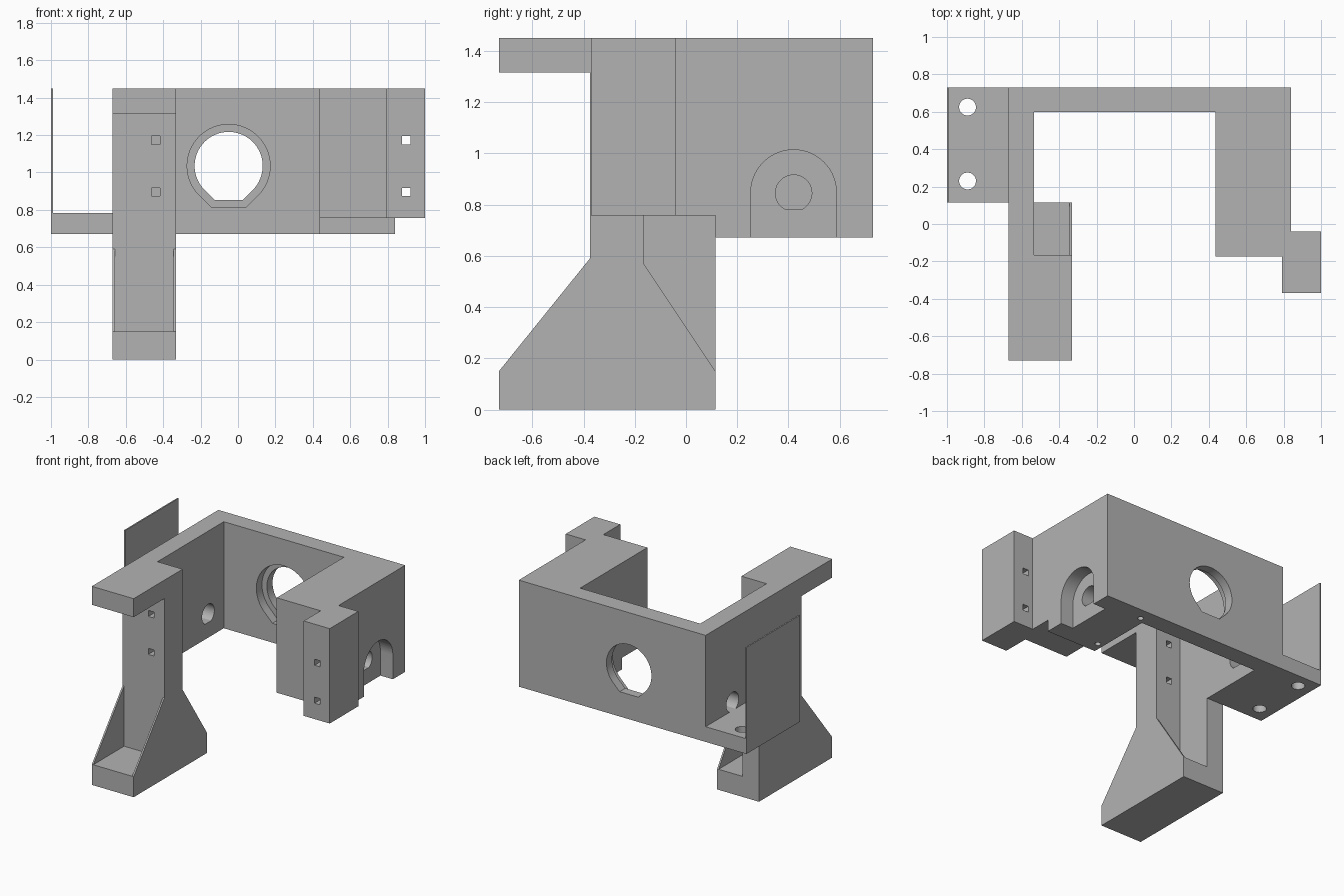
import bpy, bmesh
from math import sin, cos, pi, asin, radians

cube = bpy.data.objects.get("Cube")
if cube:
    bpy.data.objects.remove(cube, do_unlink=True)

grey = bpy.data.materials.new("plain grey")
grey.use_nodes = True
GREY = (0.45, 0.45, 0.45, 1)
grey.diffuse_color = GREY
grey.node_tree.nodes["Principled BSDF"].inputs["Base Color"].default_value = GREY

TOP, BASE = 1.45, 0.672   # upper and lower level of the frame


def prism(name, outline, axis, lo, hi):
    """Extrude a 2D outline along an axis between two positions."""
    place = {"x": lambda a, b: (lo, a, b),
             "y": lambda a, b: (a, lo, b),
             "z": lambda a, b: (a, b, lo)}[axis]
    bm = bmesh.new()
    face = bm.faces.new([bm.verts.new(place(a, b)) for a, b in outline])
    out = bmesh.ops.extrude_face_region(bm, geom=[face])
    step = [hi - lo if axis == k else 0 for k in "xyz"]
    bmesh.ops.translate(bm, vec=step,
                        verts=[g for g in out["geom"] if isinstance(g, bmesh.types.BMVert)])
    bmesh.ops.recalc_face_normals(bm, faces=bm.faces)
    mesh = bpy.data.meshes.new(name)
    bm.to_mesh(mesh)
    bm.free()
    mesh.materials.append(grey)
    obj = bpy.data.objects.new(name, mesh)
    bpy.context.collection.objects.link(obj)
    return obj


def rect(a0, a1, b0, b1):
    return [(a0, b0), (a1, b0), (a1, b1), (a0, b1)]


def arc(a, b, r, start, end, n=48):
    return [(a + r * cos(start + (end - start) * i / n),
             b + r * sin(start + (end - start) * i / n)) for i in range(n + 1)]


def circle(a, b, r):
    return arc(a, b, r, 0, 2 * pi)[:-1]


def flat_teardrop(a, b, r):
    """Circle whose 45 degree tangents run down to a flat base."""
    half = r * (2 ** 0.5 - 1)
    return arc(a, b, r, -pi / 4, 5 * pi / 4) + [(a - half, b - r), (a + half, b - r)]


def flat_circle(a, b, r, drop):
    """Circle cut by a chord below its centre."""
    t = asin(drop / r)
    return arc(a, b, r, -t, pi + t)


def cut(obj, *outline_axis_range):
    tool = prism("cutter", *outline_axis_range)
    tool.hide_render = True
    mod = obj.modifiers.new("cut", "BOOLEAN")
    mod.operation, mod.solver, mod.object = "DIFFERENCE", "EXACT", tool
    bpy.context.view_layer.objects.active = obj
    bpy.ops.object.modifier_apply(modifier=mod.name)
    bpy.data.objects.remove(tool, do_unlink=True)


def finish(obj):
    bpy.ops.object.select_all(action="DESELECT")
    obj.select_set(True)
    bpy.context.view_layer.objects.active = obj
    bpy.ops.object.shade_smooth_by_angle(angle=radians(30))


# Frame: back wall, side wall, thick block and its front pillar
frame = prism("frame", [
    (-0.67, 0.73), (-0.67, 0.115), (-0.535, 0.115), (-0.535, 0.6), (0.435, 0.6),
    (0.435, -0.175), (0.79, -0.175), (0.79, -0.37), (1, -0.37), (1, -0.04),
    (0.84, -0.04), (0.84, 0.73)], "z", BASE, TOP)
cut(frame, rect(0.3, 1.2, -0.6, 0.115), "z", 0.5, 0.757)     # raised front underside

# Round opening in the back wall, with a wider recess inside
cut(frame, flat_teardrop(-0.05, 1.035, 0.182), "y", 0.5, 0.9)
cut(frame, flat_teardrop(-0.05, 1.035, 0.222), "y", 0.5, 0.665)

# Shaft hole through both sides and the arched slot in the outer face
cut(frame, flat_circle(0.42, 0.845, 0.071, 0.062), "x", -0.8, 1.1)
arch = arc(0.42, 0.847, 0.167, 0, pi) + [(0.253, 0.5), (0.587, 0.5)]
cut(frame, arch, "x", 0.74, 1.1)

# Screw holes in the underside of the block
for y in (0.2, 0.64):
    cut(frame, circle(0.48, y, 0.02), "z", 0.5, 0.85)

# Leg: foot, post and top arm in one side profile
leg = prism("leg", [
    (-0.73, 0), (0.115, 0), (0.115, TOP), (-0.73, TOP), (-0.73, 1.315),
    (-0.375, 1.315), (-0.375, 0.59), (-0.73, 0.15)], "x", -0.67, -0.332)
cut(leg, rect(-0.658, -0.344, -0.9, -0.375), "z", 0.15, 0.6)       # front pocket
cut(leg, rect(-0.535, -0.344, -0.165, 0.3), "z", 0.15, 1.6)        # rear pocket
cut(leg, [(-0.165, 0.57), (0.115, 0.15), (0.3, 0.15), (0.3, 1.6), (-0.165, 1.6)],
    "x", -0.535, -0.2)                                             # rear gusset slope

# Square mounting holes in post and pillar
for obj, x in ((leg, -0.44), (frame, 0.9)):
    for z in (0.895, 1.172):
        cut(obj, rect(x - 0.022, x + 0.022, z - 0.022, z + 0.022), "y", -0.6, 0.1)

# Side shelf with two screw holes and a thin upright panel
shelf = prism("side_shelf", [
    (-1, BASE), (-0.67, BASE), (-0.67, 0.783), (-0.99, 0.783), (-0.99, TOP), (-1, TOP)],
    "y", 0.115, 0.73)
for y in (0.23, 0.625):
    cut(shelf, circle(-0.89, y, 0.045), "z", 0.5, 0.9)

for part in (frame, leg, shelf):
    finish(part)
